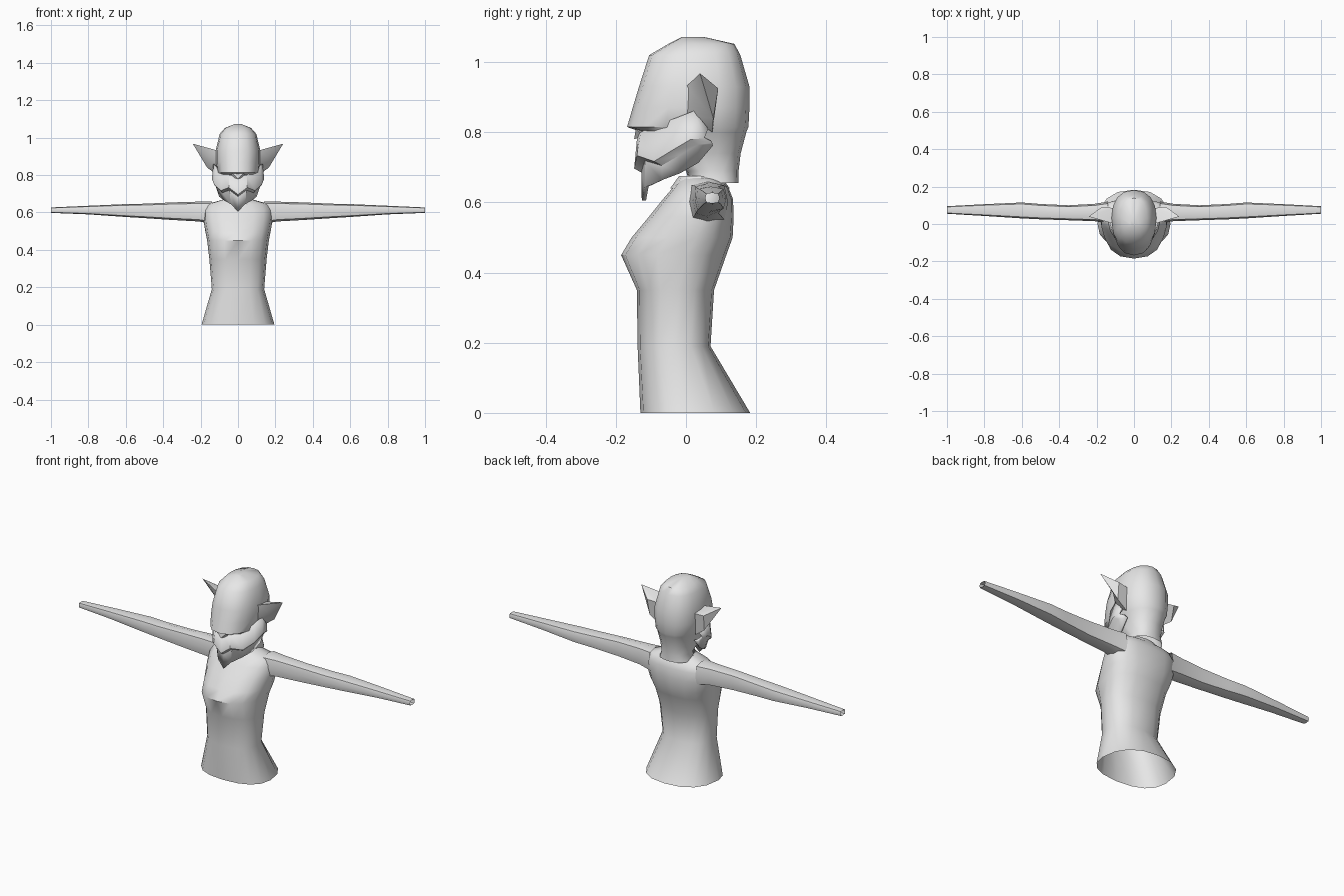
import bpy, math

skin = bpy.data.materials.new("light_grey")
skin.diffuse_color = (0.8, 0.8, 0.8, 1)


def make(name, verts, faces, angle=45):
    me = bpy.data.meshes.new(name)
    me.from_pydata(verts, [], faces)
    me.materials.append(skin)
    ob = bpy.data.objects.new(name, me)
    bpy.context.collection.objects.link(ob)
    bpy.ops.object.select_all(action='DESELECT')
    ob.select_set(True)
    bpy.context.view_layer.objects.active = ob
    bpy.ops.object.mode_set(mode='EDIT')
    bpy.ops.mesh.select_all(action='SELECT')
    bpy.ops.mesh.normals_make_consistent(inside=False)
    bpy.ops.object.mode_set(mode='OBJECT')
    bpy.ops.object.shade_smooth_by_angle(angle=math.radians(angle))
    return ob


def spow(v, p):
    return math.copysign(abs(v) ** p, v) if abs(v) > 1e-6 else 0.0


def loft(name, rings, cap=False, angle=45):
    n = len(rings[0])
    verts = [p for r in rings for p in r]
    faces = [(i * n + j, i * n + (j + 1) % n, (i + 1) * n + (j + 1) % n, (i + 1) * n + j)
             for i in range(len(rings) - 1) for j in range(n)]
    if cap:
        faces.append(tuple(range(len(verts) - n, len(verts))))
    return make(name, verts, faces, angle)


def level(z, hw, front, back, side, n=16, p=0.85, tilt=0.0):
    """Horizontal ring with separate front and back depths; tilt raises the front."""
    pts = []
    for k in range(n):
        a = 2 * math.pi * k / n
        c, s = spow(math.cos(a), p), spow(math.sin(a), p)
        y = side + s * ((back - side) if s > 0 else (side - front))
        pts.append((hw * c, y, z - tilt * s))
    return pts


# Torso, open at the waist and the neck
loft("torso", [level(*r) for r in [
    (0.00, 0.195, -0.13, 0.183, 0.0),
    (0.19, 0.14, -0.138, 0.07, -0.03),
    (0.35, 0.153, -0.14, 0.08, -0.02),
    (0.45, 0.165, -0.185, 0.115, 0.0),
    (0.50, 0.175, -0.155, 0.133, 0.03),
    (0.56, 0.185, -0.105, 0.136, 0.05),
    (0.61, 0.185, -0.065, 0.134, 0.06),
    (0.645, 0.165, -0.035, 0.12, 0.06),
    (0.672, 0.07, -0.015, 0.09, 0.05)]])

# Hollow tapering arms
ARM = [(0.14, 0.54, 0.660, 0.005, 0.12), (0.21, 0.552, 0.658, 0.015, 0.108),
       (0.35, 0.56, 0.654, 0.02, 0.10), (0.50, 0.57, 0.647, 0.025, 0.107),
       (0.60, 0.576, 0.645, 0.03, 0.115), (0.80, 0.59, 0.636, 0.043, 0.106),
       (1.00, 0.598, 0.627, 0.055, 0.095)]
for side, sx in (("right", 1), ("left", -1)):
    rings = []
    for x, z0, z1, y0, y1 in ARM:
        rings.append([(sx * x,
                       (y0 + y1) / 2 + (y1 - y0) / 2 * spow(math.cos(k * math.pi / 4), 0.6),
                       (z0 + z1) / 2 + (z1 - z0) / 2 * spow(math.sin(k * math.pi / 4), 0.6))
                      for k in range(8)])
    loft(side + "_arm", rings)

# Head with neck, receding face and overhanging brow
loft("head", [level(*r) for r in [
    (0.655, 0.085, 0.01, 0.15, 0.08),
    (0.69, 0.075, 0.0, 0.15, 0.07),
    (0.74, 0.09, -0.07, 0.156, 0.04),
    (0.80, 0.105, -0.125, 0.172, 0.03),
    (0.815, 0.114, -0.168, 0.178, 0.03),
    (0.87, 0.12, -0.152, 0.181, 0.03),
    (0.93, 0.12, -0.134, 0.181, 0.03),
    (1.02, 0.098, -0.105, 0.155, 0.03),
    (1.052, 0.07, -0.05, 0.138, 0.03),
    (1.072, 0.02, -0.01, 0.05, 0.0)]], cap=True)

# Raised collar around the neck
loft("collar", [level(0.64, 0.10, -0.045, 0.125, 0.05, 12),
                level(0.675, 0.075, -0.02, 0.098, 0.05, 12)])

# Jaw plate wrapping round the lower face: columns of (x, y, top, ridge, bottom)
COLS = [(0.0, -0.14, 0.80, 0.70, 0.605), (0.045, -0.132, 0.80, 0.735, 0.645),
        (0.085, -0.085, 0.82, 0.72, 0.665), (0.118, -0.035, 0.84, 0.75, 0.685),
        (0.130, 0.015, 0.86, 0.78, 0.715), (0.130, 0.055, 0.81, 0.785, 0.765)]
cols = [(-x, *r) for x, *r in reversed(COLS[1:])] + COLS
verts = []
for x, y, top, ridge, bot in cols:
    verts += [(x * 0.97, y + 0.008, top), (x * 1.03, y - 0.003, ridge),
              (x * 0.94, y + 0.018, ridge - 0.012), (x * 0.8, y + 0.02, bot)]
faces = [(4 * i + j, 4 * i + j + 1, 4 * i + j + 5, 4 * i + j + 4)
         for i in range(len(cols) - 1) for j in range(3)]
jaw = make("jaw_plate", verts, faces, 30)
mod = jaw.modifiers.new("thickness", 'SOLIDIFY')
mod.thickness = 0.012
mod.offset = 0

# Small snout ridge above the jaw plate
make("snout", [(-0.04, -0.12, 0.79), (0.04, -0.12, 0.79), (0.03, -0.143, 0.81),
               (-0.03, -0.143, 0.81), (0, -0.148, 0.78), (0, -0.12, 0.83)],
     [(0, 4, 3), (3, 4, 2), (2, 4, 1), (3, 2, 5), (0, 3, 5), (2, 1, 5), (0, 1, 4), (0, 5, 1)], 20)

# Pointed ears: front edge, inner hollow, back edge and swept tip
for side, sx in (("right", 1), ("left", -1)):
    v = [(0.105, 0.0, 0.93), (0.11, 0.0, 0.85), (0.11, 0.075, 0.80),
         (0.11, 0.085, 0.92), (0.17, 0.092, 0.925), (0.165, 0.078, 0.84),
         (0.155, 0.03, 0.90), (0.242, 0.04, 0.968)]
    f = [(0, 6, 7), (0, 1, 6), (1, 5, 6), (1, 2, 5), (5, 7, 6), (2, 3, 4, 5),
         (4, 7, 5), (3, 0, 7), (3, 7, 4)]
    make(side + "_ear", [(sx * x, y, z) for x, y, z in v], f, 40)
